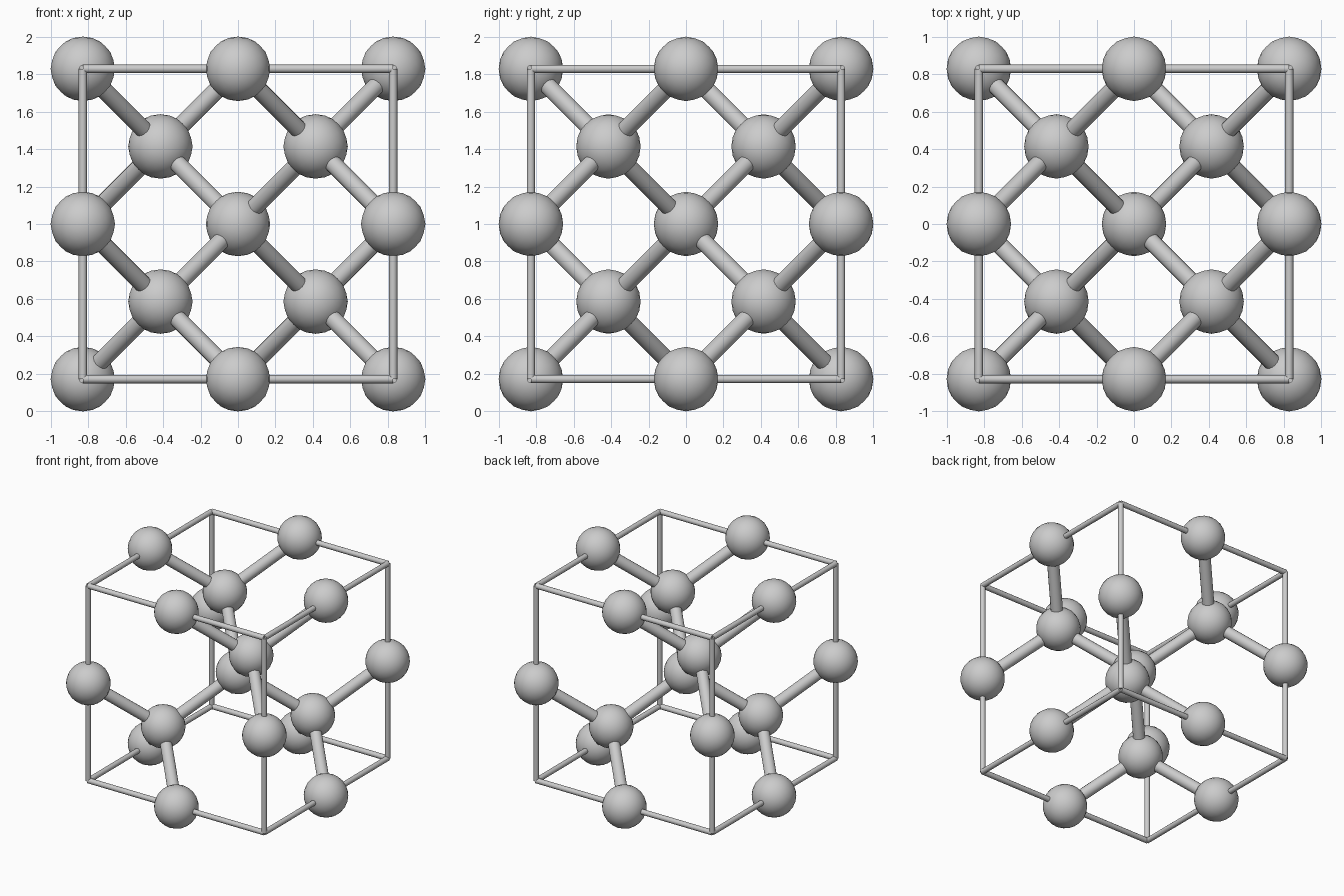
import bpy
import math
from itertools import product
from mathutils import Vector

if "Cube" in bpy.data.objects:
    bpy.data.objects.remove(bpy.data.objects["Cube"])

HALF = 0.828          # half the cell edge
Q = HALF / 2          # quarter position of the inner atoms
MID = Vector((0, 0, 1))
ATOM_R, BOND_R, FRAME_R = 0.172, 0.047, 0.022


def smooth():
    bpy.ops.object.shade_smooth_by_angle(angle=math.radians(50))


def atom(name, pos):
    # turned so that mesh edges lie along the axis planes
    bpy.ops.mesh.primitive_ico_sphere_add(
        subdivisions=3, radius=ATOM_R, location=MID + pos,
        rotation=(0, -math.atan(2 / (1 + math.sqrt(5))), 0))
    bpy.context.object.name = name
    smooth()


def rod(name, a, b, radius, sides):
    d = b - a
    bpy.ops.mesh.primitive_cylinder_add(
        vertices=sides, radius=radius, depth=d.length, location=MID + (a + b) / 2)
    ob = bpy.context.object
    ob.name = name
    ob.rotation_euler = d.to_track_quat('Z', 'Y').to_euler()
    smooth()


# cube frame and the atoms at the middle of each of its 12 edges
for axis in range(3):
    for s, t in product((-1, 1), repeat=2):
        mid = Vector((0, 0, 0))
        mid[(axis + 1) % 3] = s * HALF
        mid[(axis + 2) % 3] = t * HALF
        along = Vector((0, 0, 0))
        along[axis] = HALF
        rod("frame_edge", mid - along, mid + along, FRAME_R, 12)
        atom("edge_atom", mid)

# body centre atom
atom("centre_atom", Vector((0, 0, 0)))

# four inner atoms, each bonded to the centre and to three edge atoms
for signs in product((-1, 1), repeat=3):
    if signs[0] * signs[1] * signs[2] > 0:
        continue
    inner = Vector(signs) * Q
    atom("inner_atom", inner)
    rod("bond", inner, Vector((0, 0, 0)), BOND_R, 16)
    for axis in range(3):
        target = Vector(signs) * HALF
        target[axis] = 0
        rod("bond", inner, target, BOND_R, 16)
